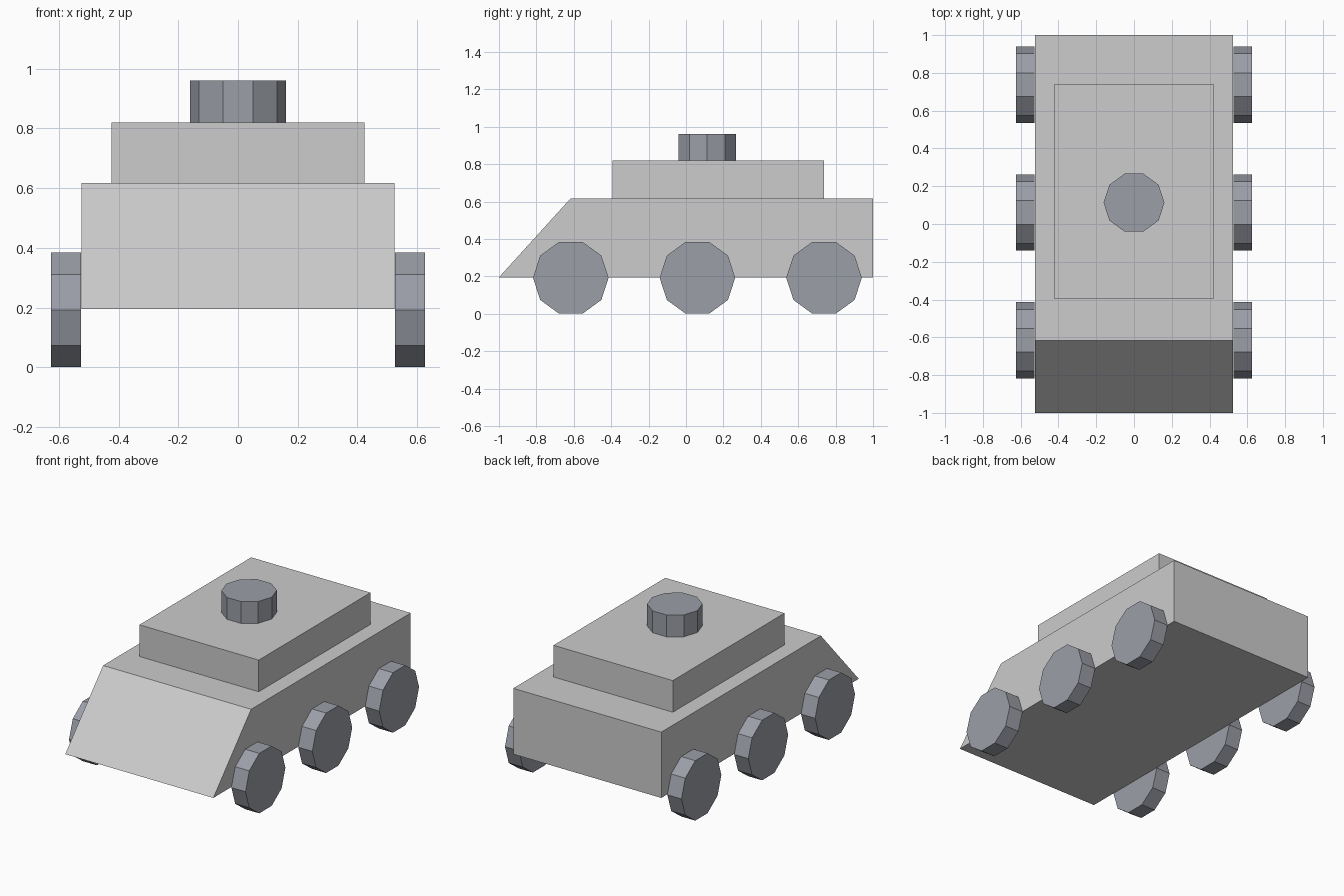
import bpy, bmesh, math
from mathutils import Matrix

if "Cube" in bpy.data.objects:
    bpy.data.objects.remove(bpy.data.objects["Cube"])


def material(name, rgb):
    m = bpy.data.materials.new(name)
    m.diffuse_color = (*rgb, 1.0)
    m.use_nodes = True
    m.node_tree.nodes["Principled BSDF"].inputs["Base Color"].default_value = m.diffuse_color
    return m


LIGHT_GREY = material("light_grey", (0.604, 0.604, 0.61))
BLUE_GREY = material("blue_grey", (0.328, 0.344, 0.388))


def finish(name, bm, mat):
    bmesh.ops.recalc_face_normals(bm, faces=bm.faces)
    mesh = bpy.data.meshes.new(name)
    bm.to_mesh(mesh)
    bm.free()
    mesh.materials.append(mat)
    obj = bpy.data.objects.new(name, mesh)
    bpy.context.collection.objects.link(obj)
    return obj


def extrude_side_profile(name, profile, half_width, mat):
    """Extrude a (y, z) outline across x."""
    bm = bmesh.new()
    face = bm.faces.new([bm.verts.new((-half_width, y, z)) for y, z in profile])
    new = bmesh.ops.extrude_face_region(bm, geom=[face])["geom"]
    verts = [g for g in new if isinstance(g, bmesh.types.BMVert)]
    bmesh.ops.translate(bm, verts=verts, vec=(2 * half_width, 0, 0))
    if face.is_valid and len(bm.faces) < len(profile) + 2:
        bm.faces.new([v for v in face.verts])
    return finish(name, bm, mat)


def decagon(name, radius, depth, centre, mat, axis_x=False):
    """Ten-sided drum, upright or lying along x with a flat side down."""
    bm = bmesh.new()
    turn = Matrix.Rotation(math.pi / 2, 4, 'Z')
    if axis_x:
        turn = turn @ Matrix.Rotation(math.pi / 2, 4, 'X')
    else:
        turn = Matrix.Identity(4)
    bmesh.ops.create_cone(bm, cap_ends=True, segments=10, radius1=radius,
                          radius2=radius, depth=depth)
    # put a corner on the local x axis
    first = bm.verts[:][0].co
    spin = Matrix.Rotation(-math.atan2(first.y, first.x), 4, 'Z')
    bmesh.ops.transform(bm, verts=bm.verts,
                        matrix=Matrix.Translation(centre) @ turn @ spin)
    return finish(name, bm, mat)


# Hull with sloped nose
extrude_side_profile("hull", [(-1, 0.195), (1, 0.195), (1, 0.617), (-0.617, 0.617)],
                     0.525, LIGHT_GREY)

# Raised upper deck
extrude_side_profile("upper_deck", [(-0.394, 0.617), (0.738, 0.617),
                                    (0.738, 0.82), (-0.394, 0.82)],
                     0.423, LIGHT_GREY)

# Roof hatch
decagon("roof_hatch", 0.161, 0.14, (0, 0.113, 0.89), BLUE_GREY)

# Three wheels on each side
for side, label in ((-1, "left"), (1, "right")):
    for y, place in ((-0.616, "front"), (0.061, "middle"), (0.738, "rear")):
        decagon(f"{place}_{label}_wheel", 0.202, 0.1,
                (side * 0.576, y, 0.1925), BLUE_GREY, axis_x=True)
